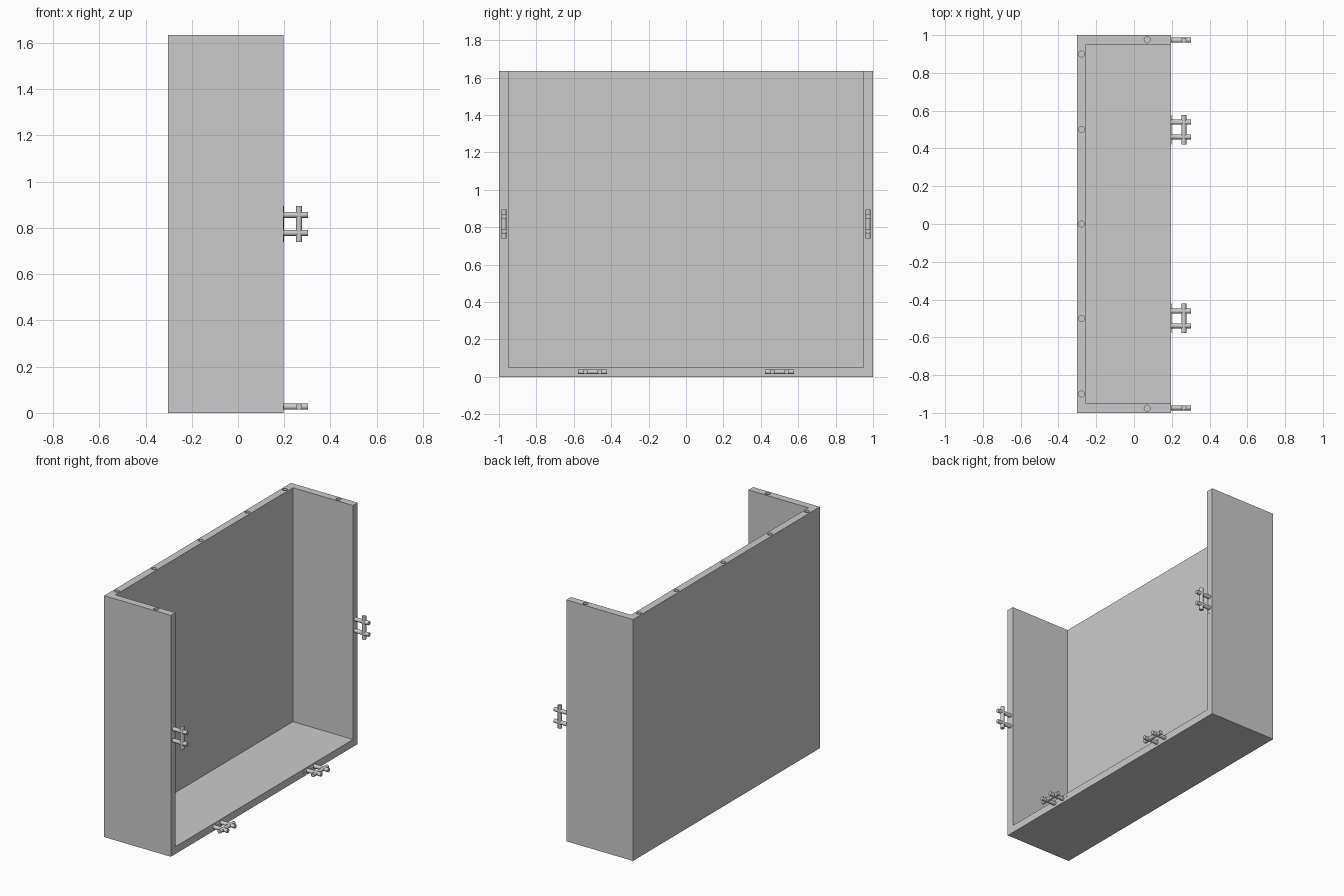
import bpy
import math
from mathutils import Vector

default = bpy.data.objects.get("Cube")
if default:
    bpy.data.objects.remove(default, do_unlink=True)

HEIGHT, WALL = 1.635, 0.05
BACK, RIM = -0.303, 0.197        # x of the closed back and the open rim
ROD, HALF, GAP = 0.0132, 0.078, 0.039

grey = bpy.data.materials.new("light grey")
grey.use_nodes = True
colour = (0.6, 0.6, 0.6, 1)
grey.diffuse_color = colour
grey.node_tree.nodes["Principled BSDF"].inputs["Base Color"].default_value = colour


def finish(obj, name):
    obj.name = name
    obj.data.materials.clear()
    obj.data.materials.append(grey)
    return obj


def box(name, low, high):
    low, high = Vector(low), Vector(high)
    bpy.ops.mesh.primitive_cube_add(size=1, location=(low + high) / 2)
    obj = bpy.context.object
    obj.scale = high - low
    bpy.ops.object.transform_apply(location=True, rotation=True, scale=True)
    return finish(obj, name)


def cylinder(name, centre, axis, radius, length):
    bpy.ops.mesh.primitive_cylinder_add(vertices=24, radius=radius, depth=length)
    obj = bpy.context.object
    obj.rotation_euler = Vector(axis).to_track_quat('Z', 'Y').to_euler()
    obj.location = centre
    bpy.ops.object.transform_apply(location=True, rotation=True, scale=True)
    bpy.ops.object.shade_smooth_by_angle(angle=math.radians(40))
    return finish(obj, name)


def cut(target, cutter):
    mod = target.modifiers.new("cut", 'BOOLEAN')
    mod.operation, mod.solver, mod.object = 'DIFFERENCE', 'EXACT', cutter
    bpy.context.view_layer.objects.active = target
    bpy.ops.object.modifier_apply(modifier=mod.name)
    bpy.data.objects.remove(cutter, do_unlink=True)


# Shell: back, floor and two side walls, open at the top and the rim
shell = box("shell", (BACK, -1, 0), (RIM, 1, HEIGHT))
cut(shell, box("cavity", (BACK + WALL, WALL - 1, WALL), (RIM + 1, 1 - WALL, HEIGHT + 1)))

# Pin holes along the top edge
pins = [(BACK + WALL / 2, y) for y in (-0.9, -0.5, 0, 0.5, 0.9)]
pins += [(0.07, side * (1 - WALL / 2)) for side in (-1, 1)]
for x, y in pins:
    cut(shell, cylinder("pin_hole", (x, y, HEIGHT), (0, 0, 1), 0.016, 0.2))


# Connector: two rods out of the rim crossed by two rods along it
def connector(name, centre, along):
    centre, along, out = Vector(centre), Vector(along), Vector((1, 0, 0))
    for i, side in enumerate((-1, 1), 1):
        cylinder(f"{name}_rod_{i}", centre + along * GAP * side, out, ROD, 2 * HALF)
        cylinder(f"{name}_crossbar_{i}", centre + out * GAP * side, along, ROD, 2 * HALF)


MID = 0.303 - HALF
for side, label in ((-1, "front"), (1, "rear")):
    connector(f"{label}_wall_connector", (MID, side * 0.973, HEIGHT / 2), (0, 0, 1))
    connector(f"{label}_floor_connector", (MID, side * 0.5, 0.027), (0, 1, 0))
